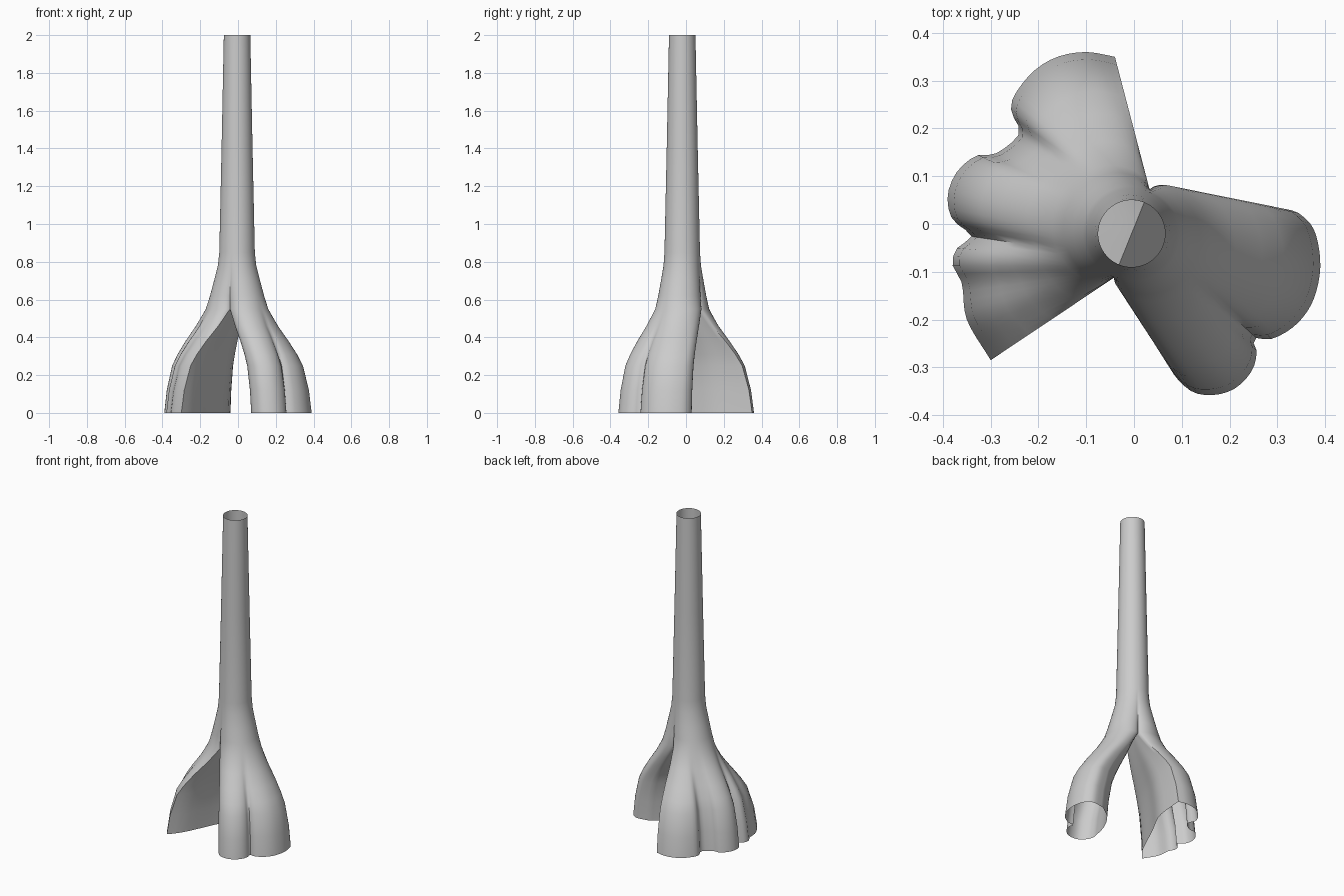
import bpy, bmesh
from math import sin, cos, radians
from mathutils import Vector

cube = bpy.data.objects.get("Cube")
if cube:
    bpy.data.objects.remove(cube)

CENTRE = Vector((-0.005, -0.02))
SPLIT = 68            # direction of the fork line, degrees
OUTER, INNER = 48, 16  # points round the outside and the inside of a root


def smooth_path(pts, count):
    """Evenly spaced points on a rounded curve through pts."""
    p = [Vector(q) for q in pts]
    p = [2 * p[0] - p[1]] + p + [2 * p[-1] - p[-2]]
    dense = []
    for a, b, c, d in zip(p, p[1:], p[2:], p[3:]):
        for k in range(12):
            t = k / 12
            dense.append(b + (c - a) * t / 2 + (2 * a - 5 * b + 4 * c - d) * t * t / 2
                         + (3 * b - a - 3 * c + d) * t ** 3 / 2)
    dense.append(p[-2])
    run = [0]
    for a, b in zip(dense, dense[1:]):
        run.append(run[-1] + (b - a).length)
    out, j = [], 0
    for i in range(count):
        s = run[-1] * i / count
        while run[j + 1] < s:
            j += 1
        out.append(dense[j].lerp(dense[j + 1], (s - run[j]) / (run[j + 1] - run[j])))
    return out


def arc(start, radius, flare):
    """Half a trunk section, pinched along the fork line."""
    pts = []
    for i in range(OUTER):
        a = radians(start + 180 * i / OUTER)
        r = radius + flare * abs(sin(a - radians(SPLIT))) ** 0.7
        pts.append(CENTRE + Vector((cos(a), sin(a))) * r)
    return pts


bm = bmesh.new()


def ring(pts, z):
    return [bm.verts.new((p.x, p.y, z)) for p in pts]


def skin(rings):
    for top, low in zip(rings, rings[1:]):
        for i in range(len(top)):
            j = (i + 1) % len(top)
            bm.faces.new((low[i], low[j], top[j], top[i]))


# Trunk: open tube, flaring towards the fork
trunk = [(2, 0.07, 0), (1.4, 0.082, 0), (0.85, 0.094, 0), (0.78, 0.096, 0.006),
         (0.7, 0.099, 0.024), (0.62, 0.1, 0.045), (0.55, 0.1, 0.068)]
skin([ring(arc(SPLIT - 180, r, f) + arc(SPLIT, r, f), z) for z, r, f in trunk])

# Two hollow root clusters: lobed outside, plain inner wall
left_outer = [(.07, -.27), (.08, -.31), (.12, -.35), (.165, -.358), (.21, -.345), (.245, -.31),
              (.257, -.27), (.25, -.24), (.29, -.24), (.34, -.21), (.375, -.16), (.39, -.09),
              (.38, -.02), (.355, .015), (.32, .03), (.25, .02)]
left_inner = [(.25, .02), (.16, -.05), (.1, -.15), (.07, -.27)]
right_outer = [(-.04, .35), (-.1, .36), (-.16, .35), (-.21, .32), (-.25, .27), (-.257, .235),
               (-.24, .19), (-.29, .147), (-.33, .143), (-.37, .11), (-.39, .06), (-.38, .01),
               (-.34, -.025), (-.37, -.05), (-.38, -.085), (-.36, -.125), (-.35, -.2), (-.3, -.285)]
right_inner = [(-.3, -.285), (-.235, -.2), (-.144, -.01), (-.065, .145), (-.045, .28), (-.04, .35)]
spread = [(0.55, 0), (0.46, .24), (0.38, .49), (0.31, .68), (0.25, .81), (0.12, .94), (0, 1)]

for start, outer, inner in ((SPLIT - 180, left_outer, left_inner),
                            (SPLIT, right_outer, right_inner)):
    head = arc(start, 0.1, 0.068)
    a, b = arc(start + 180, 0.1, 0)[0], head[0]
    head += [a.lerp(b, i / INNER) for i in range(INNER)]
    foot = smooth_path(outer, OUTER) + smooth_path(inner, INNER)
    skin([ring([h.lerp(f, t) for h, f in zip(head, foot)], z) for z, t in spread])

bmesh.ops.remove_doubles(bm, verts=bm.verts, dist=0.0005)
mesh = bpy.data.meshes.new("trunk_with_roots")
bm.to_mesh(mesh)
bm.free()

# Plain grey surface
grey = bpy.data.materials.new("light_grey")
grey.use_nodes = True
grey.diffuse_color = (0.6, 0.6, 0.6, 1)
grey.node_tree.nodes["Principled BSDF"].inputs["Base Color"].default_value = (0.6, 0.6, 0.6, 1)
mesh.materials.append(grey)

tree = bpy.data.objects.new("trunk_with_roots", mesh)
bpy.context.collection.objects.link(tree)
bpy.context.view_layer.objects.active = tree
tree.select_set(True)
bpy.ops.object.shade_smooth_by_angle(angle=radians(50))
